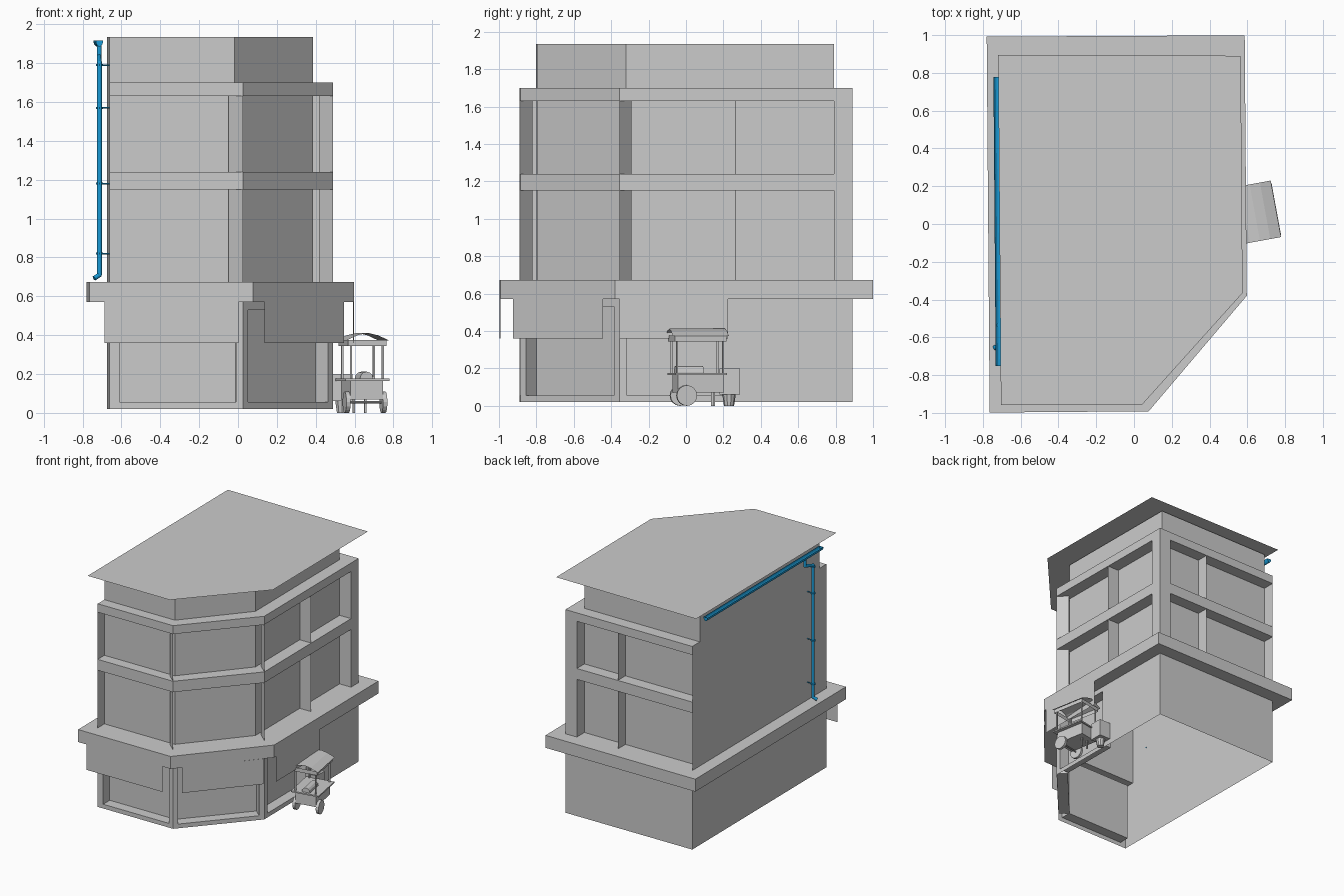
import bpy, bmesh, math
from mathutils import Matrix, Vector

if "Cube" in bpy.data.objects:
    bpy.data.objects.remove(bpy.data.objects["Cube"])


def material(name, rgb):
    m = bpy.data.materials.new(name)
    m.diffuse_color = (*rgb, 1)
    m.use_nodes = True
    m.node_tree.nodes["Principled BSDF"].inputs["Base Color"].default_value = m.diffuse_color
    return m


GREY = material("plain grey", (0.6, 0.6, 0.6))
BLUE = material("gutter blue", (0.01, 0.33, 0.68))
BUILDING = ((0, 0, 0), 0.0079)                     # the building is turned very slightly
CART = ((0.64, 0.06, 0), math.radians(10.4))


def finish(bm, name, place, mat=GREY, smooth=False):
    me = bpy.data.meshes.new(name)
    bm.to_mesh(me)
    bm.free()
    me.materials.append(mat)
    ob = bpy.data.objects.new(name, me)
    bpy.context.collection.objects.link(ob)
    ob.location = place[0]
    ob.rotation_euler.z = place[1]
    if smooth:
        bpy.ops.object.select_all(action='DESELECT')
        ob.select_set(True)
        bpy.context.view_layer.objects.active = ob
        bpy.ops.object.shade_smooth_by_angle(angle=math.radians(40))
    return ob


def face(bm, *pts):
    return bm.faces.new([bm.verts.new(p) for p in pts])


def upright(bm, p, q, z0, z1):
    """Vertical sheet from plan point p to q."""
    face(bm, (*p, z0), (*q, z0), (*q, z1), (*p, z1))


def add_box(bm, x, y, z):
    size = Matrix.Diagonal((x[1] - x[0], y[1] - y[0], z[1] - z[0], 1))
    mid = Matrix.Translation((sum(x) / 2, sum(y) / 2, sum(z) / 2))
    bmesh.ops.create_cube(bm, size=1, matrix=mid @ size)


def add_rod(bm, a, b, r1, r2=None, sides=8):
    a, b = Vector(a), Vector(b)
    turn = (b - a).to_track_quat('Z', 'Y').to_matrix().to_4x4()
    bmesh.ops.create_cone(bm, cap_ends=True, segments=sides, radius1=r1,
                          radius2=r1 if r2 is None else r2, depth=(b - a).length,
                          matrix=Matrix.Translation((a + b) / 2) @ turn)


def ring_slab(name, outer, inner, z0, z1, skip=()):
    """Ledge running round the building between two outlines."""
    bm = bmesh.new()
    for i in range(5):
        if i in skip:
            continue
        p, q, a, b = outer[i], outer[(i + 1) % 5], inner[i], inner[(i + 1) % 5]
        upright(bm, p, q, z0, z1)
        face(bm, (*p, z1), (*q, z1), (*b, z1), (*a, z1))
        face(bm, (*a, z0), (*b, z0), (*q, z0), (*p, z0))
    finish(bm, name, BUILDING)


# Plan outlines: front left, front corner, side corner, back right, back left
OUTER = [(-.667, -.885), (.018, -.885), (.487, -.36), (.487, .886), (-.667, .886)]
CORE = [(-.667, -.797), (-.025, -.797), (.383, -.325), (.383, .787), (-.667, .787)]
LEDGE = [(-.772, -.992), (.07, -.992), (.594, -.385), (.594, .994), (-.772, .998)]
ROOF = [(-.712, -.953), (.037, -.955), (.572, -.37), (.572, .886), (-.712, .9)]

# Upper walls and parapet
bm = bmesh.new()
for i in range(5):
    upright(bm, CORE[i], CORE[(i + 1) % 5], 0.57, 1.935)
finish(bm, "upper_walls", BUILDING)

# Roof sheet
bm = bmesh.new()
face(bm, *[(*p, 1.945) for p in ROOF])
finish(bm, "roof_sheet", BUILDING)

# Ledges
ring_slab("shop_ledge", LEDGE, CORE, 0.57, 0.673)
ring_slab("floor_band", OUTER, CORE, 1.15, 1.24, skip=(4,))
ring_slab("top_band", OUTER, CORE, 1.63, 1.70, skip=(4,))

# Thin dividing fins between the bands, and the solid back corner pillar
nx, ny = -0.746, 0.666
bm = bmesh.new()
for p, q in [(OUTER[0], CORE[0]), (OUTER[4], CORE[4]), ((.487, .26), (.383, .26)),
             ((.01, .886), (.01, .787))] + [
             (c, (c[0] + nx * .098, c[1] + ny * .098)) for c in OUTER[1:3]]:
    upright(bm, p, q, 0.673, 1.70)
finish(bm, "divider_fins", BUILDING)
bm = bmesh.new()
add_box(bm, (.383, .487), (.787, .886), (.673, 1.66))
finish(bm, "corner_pillar", BUILDING)


# Ground floor: hollow shell with recessed shop windows
def shop_wall(bm, p, q, u0, u1, w0=0.055, w1=0.53, depth=0.086, z0=0.02, z1=0.57):
    p, q = Vector(p), Vector(q)
    d = (q - p).normalized()
    inward = Vector((-d.y, d.x)) * depth
    a, b = p + d * u0, p + d * u1
    ai, bi = a + inward, b + inward
    upright(bm, p, a, z0, z1)
    upright(bm, b, q, z0, z1)
    upright(bm, a, b, z0, w0)
    upright(bm, a, b, w1, z1)
    upright(bm, a, ai, w0, w1)
    upright(bm, bi, b, w0, w1)
    upright(bm, ai, bi, w0, w1)
    face(bm, (*a, w0), (*b, w0), (*bi, w0), (*ai, w0))
    face(bm, (*ai, w1), (*bi, w1), (*b, w1), (*a, w1))


bm = bmesh.new()
shop_wall(bm, OUTER[0], OUTER[1], 0.05, 0.65)
shop_wall(bm, OUTER[1], OUTER[2], 0.04, 0.664)
shop_wall(bm, OUTER[2], OUTER[3], 0.04, 0.55)
upright(bm, OUTER[3], OUTER[4], 0.02, 0.57)
upright(bm, OUTER[4], OUTER[0], 0.02, 0.57)
finish(bm, "shop_walls", BUILDING)

# Hanging sign boards under the ledge
bm = bmesh.new()
for p, q in [((-.695, -.992), (-.005, -.992)), ((.128, -.925), (.541, -.447)),
             ((.594, -.36), (.594, .22))]:
    upright(bm, p, q, 0.36, 0.57)
finish(bm, "sign_boards", BUILDING)

# Half round gutter
bm = bmesh.new()
arc = [(-.719 + .019 * math.cos(math.pi + math.pi * i / 8),
        1.915 + .03 * math.sin(math.pi + math.pi * i / 8)) for i in range(9)]
for (x0, z0), (x1, z1) in zip(arc, arc[1:]):
    face(bm, (x0, -.745, z0), (x1, -.745, z1), (x1, .785, z1), (x0, .785, z0))
for y in (-.745, .785):
    face(bm, *[(x, y, z) for x, z in arc])
finish(bm, "gutter", BUILDING, BLUE)

# Downpipe with its offset and shoe
path = [(-.718, -.53, 1.89), (-.718, -.53, 1.835), (-.718, -.637, 1.80),
        (-.718, -.637, .71), (-.745, -.65, .692)]
bm = bmesh.new()
for a, b in zip(path, path[1:]):
    add_rod(bm, a, b, 0.0125, sides=10)
for a in path[1:-1]:
    bmesh.ops.create_uvsphere(bm, u_segments=10, v_segments=6, radius=0.0127,
                              matrix=Matrix.Translation(a))
finish(bm, "downpipe", BUILDING, BLUE, smooth=True)

# Pipe brackets
bm = bmesh.new()
for z in (1.79, 1.57, 1.18, 0.82):
    add_rod(bm, (-.718, -.637, z - .005), (-.718, -.637, z + .005), 0.019, sides=10)
    add_rod(bm, (-.718, -.637, z), (-.664, -.637, z), 0.004, sides=6)
finish(bm, "pipe_brackets", BUILDING, BLUE)

# Cart canopy: bent roof sheet, valance and posts
bm = bmesh.new()
half = [(0, .412), (.055, .399), (.113, .372)]
for s in (-1, 1):
    for (x0, z0), (x1, z1) in zip(half, half[1:]):
        face(bm, (s * x0, -.152, z0), (s * x1, -.152, z1), (s * x1, .152, z1), (s * x0, .152, z0))
finish(bm, "cart_canopy", CART)
bm = bmesh.new()
corners = [(-.1, -.14), (.1, -.14), (.1, .14), (-.1, .14)]
for i in range(4):
    upright(bm, corners[i], corners[(i + 1) % 4], 0.343, 0.375)
finish(bm, "cart_valance", CART)
bm = bmesh.new()
for x in (-.083, .083):
    for y in (-.125, .125):
        add_box(bm, (x - .005, x + .005), (y - .005, y + .005), (.17, .37))
finish(bm, "cart_posts", CART)

# Cart body, counter, goods and legs
bm = bmesh.new()
add_box(bm, (-.085, .085), (-.12, .13), (.07, .165))
finish(bm, "cart_body", CART)
bm = bmesh.new()
add_box(bm, (-.115, .115), (-.14, .14), (.165, .176))
finish(bm, "cart_counter", CART)
bm = bmesh.new()
add_rod(bm, (0, -.12, .178), (0, .03, .178), 0.034, sides=12)
finish(bm, "counter_goods", CART)
bm = bmesh.new()
for x in (-.03, .03):
    add_box(bm, (x - .005, x + .005), (.08, .09), (0, .07))
finish(bm, "cart_legs", CART)

# Cart wheels
bm = bmesh.new()
for s in (-1, 1):
    add_rod(bm, (s * .085, -.075, .055), (s * .107, -.075, .055), 0.055, sides=16)
add_rod(bm, (-.1, -.075, .055), (.1, -.075, .055), 0.006)
finish(bm, "cart_wheels", CART)

# Crate on a tapered stand beside the cart
bm = bmesh.new()
add_box(bm, (.49, .59), (.18, .29), (.06, .2))
finish(bm, "crate", ((0, 0, 0), 0))
bm = bmesh.new()
add_rod(bm, (.535, .23, 0), (.535, .23, .06), 0.027, 0.036, sides=10)
finish(bm, "crate_stand", ((0, 0, 0), 0))
